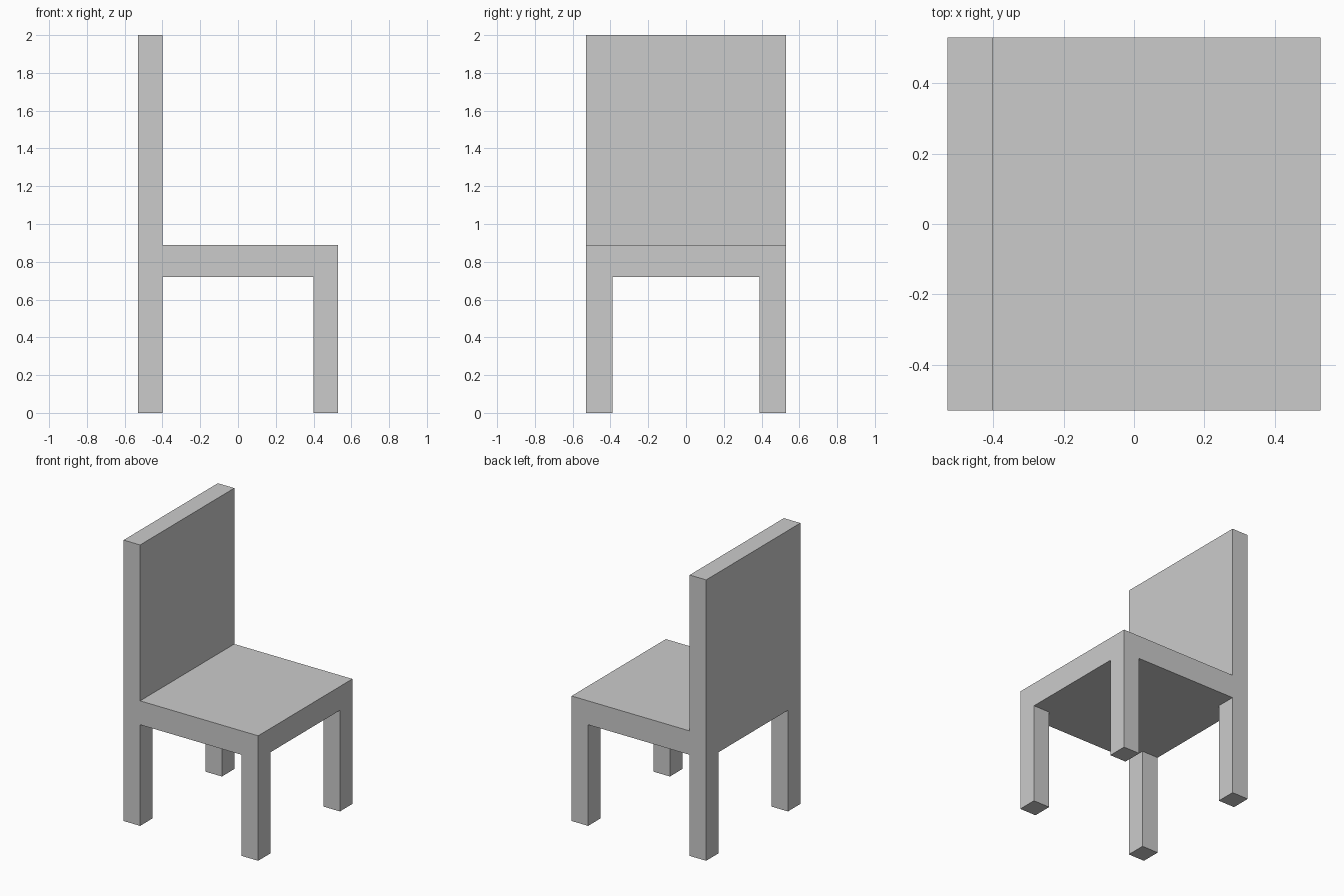
import bpy

if "Cube" in bpy.data.objects:
    bpy.data.objects.remove(bpy.data.objects["Cube"])

HALF = 0.53                       # half width and half depth of the chair
SEAT_LOW, SEAT_TOP, TOP = 0.72, 0.89, 2.0
BACK_X = -0.40                    # front face of backrest and rear legs
LEG_Y = 0.39                      # inner side of every leg


def box(name, low, high):
    """Add a box spanning two opposite corners."""
    centre = [(a + b) / 2 for a, b in zip(low, high)]
    bpy.ops.mesh.primitive_cube_add(size=1, location=centre)
    obj = bpy.context.object
    obj.name = name
    obj.scale = [b - a for a, b in zip(low, high)]
    bpy.ops.object.transform_apply(location=True, rotation=False, scale=True)
    return obj


# Seat slab
box("seat", (-HALF, -HALF, SEAT_LOW), (HALF, HALF, SEAT_TOP))

# Tall backrest standing on the -x edge of the seat
box("backrest", (-HALF, -HALF, SEAT_TOP), (BACK_X, HALF, TOP))

# Four legs, flush with the seat corners
for end, x0, x1 in (("rear", -HALF, BACK_X), ("front", 0.40, HALF)):
    for side, y0, y1 in (("right", -HALF, -LEG_Y), ("left", LEG_Y, HALF)):
        box(f"{end}_{side}_leg", (x0, y0, 0), (x1, y1, SEAT_LOW))
